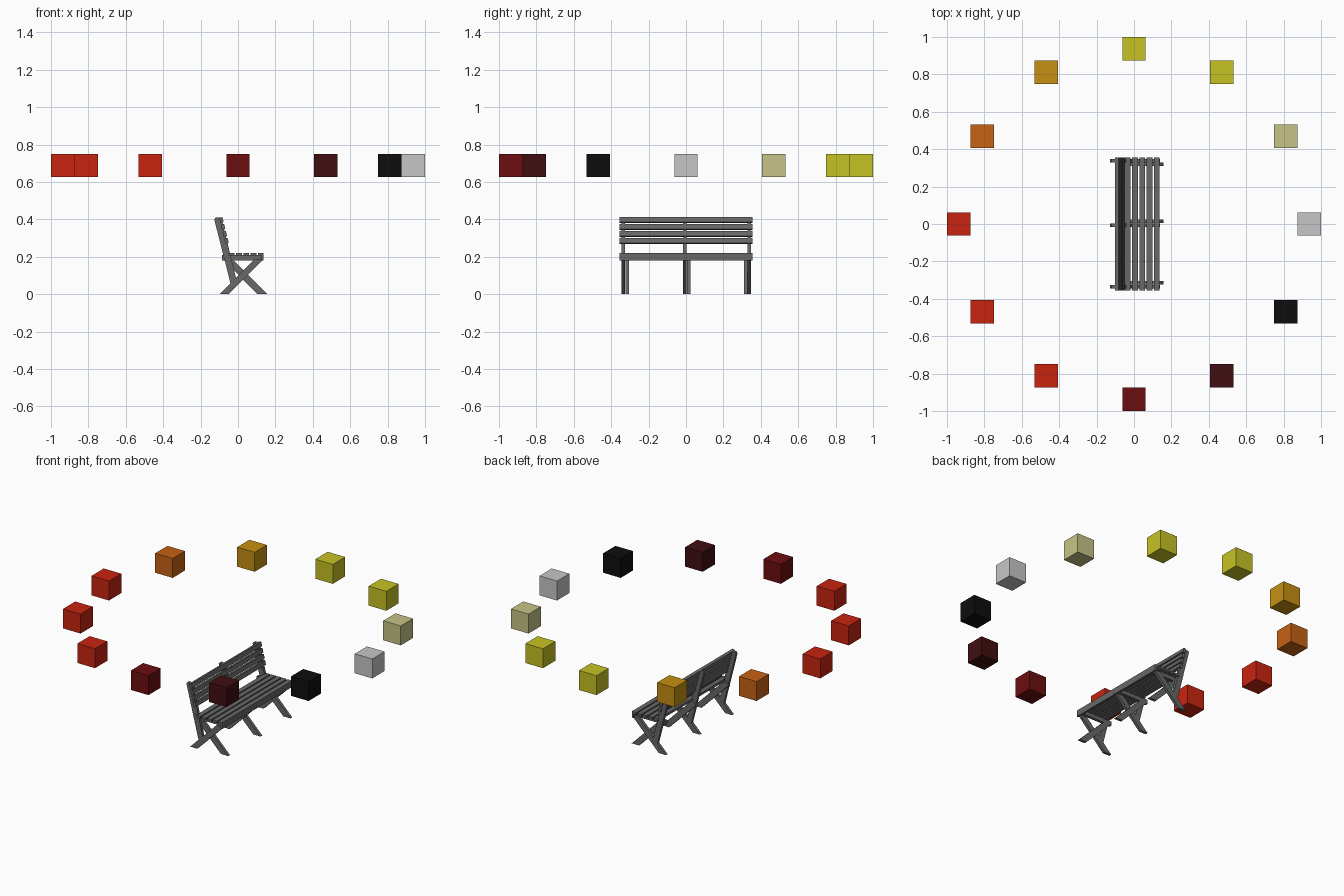
import bpy
import bmesh
import math
from mathutils import Matrix, Vector

if "Cube" in bpy.data.objects:
    bpy.data.objects.remove(bpy.data.objects["Cube"], do_unlink=True)


def linear(c):
    c /= 255
    return c / 12.92 if c < 0.04 else ((c + 0.055) / 1.055) ** 2.4


def material(name, *rgb):
    mat = bpy.data.materials.new(name)
    col = tuple(linear(c) for c in rgb) + (1.0,)
    mat.diffuse_color = col
    mat.use_nodes = True
    for node in mat.node_tree.nodes:
        if node.type == 'BSDF_PRINCIPLED':
            node.inputs["Base Color"].default_value = col
    return mat


def finish(name, bm, mat):
    bmesh.ops.recalc_face_normals(bm, faces=bm.faces)
    mesh = bpy.data.meshes.new(name)
    bm.to_mesh(mesh)
    bm.free()
    mesh.materials.append(mat)
    obj = bpy.data.objects.new(name, mesh)
    bpy.context.collection.objects.link(obj)
    return obj


def box(name, centre, size, mat, tilt=0.0):
    bm = bmesh.new()
    bmesh.ops.create_cube(bm, size=1)
    place = (Matrix.Translation(centre) @ Matrix.Rotation(tilt, 4, 'Y')
             @ Matrix.Diagonal((*size, 1)))
    bmesh.ops.transform(bm, matrix=place, verts=bm.verts)
    return finish(name, bm, mat)


def prism(name, outline, y, depth, mat):
    """Extrude an outline in x and z along y."""
    bm = bmesh.new()
    face = bm.faces.new([bm.verts.new((x, y - depth / 2, z)) for x, z in outline])
    out = bmesh.ops.extrude_face_region(bm, geom=[face])
    moved = [v for v in out["geom"] if isinstance(v, bmesh.types.BMVert)]
    bmesh.ops.translate(bm, verts=moved, vec=(0, depth, 0))
    return finish(name, bm, mat)


# Colours
wood = material("grey wood", 104, 104, 104)
pale = material("light grey", 198, 198, 198)
khaki = material("khaki", 198, 196, 134)
yellow = material("yellow", 198, 194, 36)
amber = material("amber", 198, 144, 18)
orange = material("orange", 198, 98, 20)
red = material("red", 200, 36, 16)
maroon = material("maroon", 108, 14, 16)
dark = material("dark maroon", 64, 14, 17)
black = material("black", 13, 13, 13)

# Ring of cubes, anticlockwise from +x
ring = [pale, khaki, yellow, yellow, amber, orange,
        red, red, red, maroon, dark, black]
for i, mat in enumerate(ring):
    a = i * math.tau / len(ring)
    pos = (0.9375 * math.cos(a), 0.9375 * math.sin(a), 0.688)
    box(f"ring_cube_{i + 1}", pos, (0.125,) * 3, mat)

# Side frames: crossed legs, seat rail and leaning back post
thick = 0.018
for side, y in (("right", -0.335), ("middle", -0.006), ("left", 0.339)):
    inner = y + (-0.02 if side == "left" else 0.02)
    prism(f"{side}_rear_leg", [(-0.1, 0), (-0.05, 0), (0.138, 0.188), (0.088, 0.188)],
          y, thick, wood)
    prism(f"{side}_front_leg", [(0.105, 0), (0.157, 0), (-0.03, 0.188), (-0.082, 0.188)],
          inner, thick, wood)
    prism(f"{side}_back_post", [(-0.04, 0.058), (-0.011, 0.088), (-0.087, 0.4),
                                (-0.096, 0.409), (-0.12, 0.409), (-0.127, 0.4)],
          y, thick, wood)
    box(f"{side}_seat_rail", (0.025, inner, 0.195), (0.22, thick, 0.027), wood)

# Seat slats and front apron
span = 0.71
for i in range(5):
    box(f"seat_slat_{i + 1}", (-0.034 + 0.039 * i, 0, 0.214), (0.031, span, 0.015), wood)
box("front_apron", (0.131, 0, 0.195), (0.013, span, 0.028), wood)

# Back slats fixed to the front of the posts
top, bottom = Vector((-0.107, 0, 0.405)), Vector((-0.025, 0, 0.07))
lean = (bottom - top).normalized()
tilt = -math.atan2(lean.x, -lean.z)
outward = Vector((-lean.z, 0, lean.x))
for i in range(4):
    centre = top + lean * (0.012 + 0.0385 * i) + outward * 0.016
    box(f"back_slat_{i + 1}", centre, (0.018, span, 0.028), wood, tilt)
